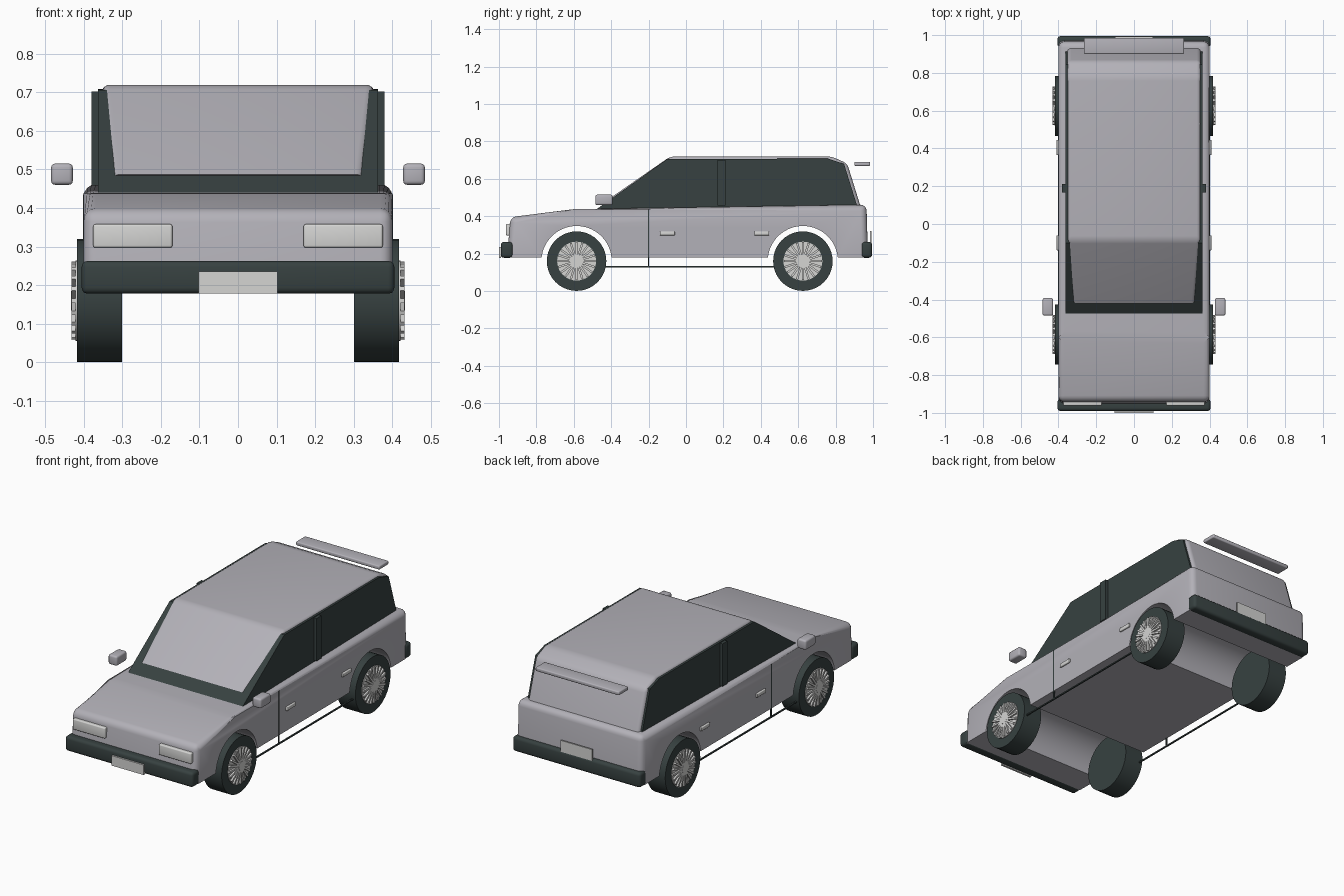
import bpy, bmesh, math
from mathutils import Matrix

cube = bpy.data.objects.get("Cube")
if cube:
    bpy.data.objects.remove(cube, do_unlink=True)


def material(name, rgb):
    m = bpy.data.materials.new(name)
    m.use_nodes = True
    m.diffuse_color = (*rgb, 1)
    bsdf = next(n for n in m.node_tree.nodes if n.type == 'BSDF_PRINCIPLED')
    bsdf.inputs["Base Color"].default_value = (*rgb, 1)
    return m


PAINT = material("grey_paint", (0.45, 0.44, 0.48))
DARK = material("dark_trim", (0.038, 0.053, 0.052))
SILVER = material("silver", (0.66, 0.66, 0.65))
parts = []


def finish(bm, name, mat):
    bmesh.ops.recalc_face_normals(bm, faces=bm.faces)
    mesh = bpy.data.meshes.new(name)
    bm.to_mesh(mesh)
    bm.free()
    mesh.materials.append(mat)
    ob = bpy.data.objects.new(name, mesh)
    bpy.context.collection.objects.link(ob)
    parts.append(ob)
    return ob


def bevel(bm, edges, width, segments):
    bmesh.ops.bevel(bm, geom=edges, offset=width, segments=segments,
                    profile=0.5, affect='EDGES', clamp_overlap=True)


def box(name, mat, x, y, z, round_by=0.0):
    """Box from (min, max) ranges on each axis."""
    bm = bmesh.new()
    bmesh.ops.create_cube(bm, size=1)
    for v in bm.verts:
        v.co = [r[0] if c < 0 else r[1] for c, r in zip(v.co, (x, y, z))]
    if round_by:
        bevel(bm, bm.edges[:], round_by, 3)
    return finish(bm, name, mat)


def prism(name, mat, profile, width, round_by=0.0, above=0.0):
    """Side profile (y, z) spanned across x; width is a function of (y, z)."""
    bm = bmesh.new()
    sides = [[bm.verts.new((s * width(y, z), y, z)) for y, z in profile]
             for s in (-1, 1)]
    for side in sides:
        bm.faces.new(side)
    for i in range(len(profile)):
        bm.faces.new((sides[0][i - 1], sides[0][i], sides[1][i], sides[1][i - 1]))
    if round_by:
        bevel(bm, [e for e in bm.edges if max(v.co.z for v in e.verts) > above],
              round_by, 4)
    return finish(bm, name, mat)


def disc(bm, radius, x0, x1, segments):
    """Cylinder along x."""
    place = Matrix.Translation(((x0 + x1) / 2, 0, 0)) @ Matrix.Rotation(math.pi / 2, 4, 'Y')
    return bmesh.ops.create_cone(bm, cap_ends=True, segments=segments, radius1=radius,
                                 radius2=radius, depth=abs(x1 - x0), matrix=place)


# Lower body, with the wheel arches running through the profile
AXLES = (-0.585, 0.625)
FLOOR, HUB, ARCH = 0.18, 0.16, 0.188


def arch(y):
    start = math.asin((FLOOR - HUB) / ARCH)
    angles = [start + (math.pi - 2 * start) * i / 20 for i in range(21)]
    return [(y + ARCH * math.cos(a), HUB + ARCH * math.sin(a)) for a in angles]


body = [(-0.955, FLOOR), (-0.94, 0.395), (-0.6, 0.438), (0.965, 0.462), (0.973, FLOOR)]
body += arch(AXLES[1]) + arch(AXLES[0])
prism("body", PAINT, body, lambda y, z: 0.4, 0.032, 0.36)

# Dark glasshouse, with the painted roof, screen and tailgate shell over it
glass = [(-0.475, 0.44), (-0.1, 0.706), (0.76, 0.708), (0.845, 0.68), (0.92, 0.44)]
prism("side_windows", DARK, glass, lambda y, z: 0.363)
shell = [(-0.3, 0.44), (-0.42, 0.487), (-0.085, 0.719), (0.78, 0.719), (0.862, 0.682), (0.937, 0.44)]
prism("roof_and_screen", PAINT, shell,
      lambda y, z: 0.325 if y < -0.2 else 0.354, 0.022, 0.5)

# Bumpers, plates and spoiler
box("front_bumper", DARK, (-0.405, 0.405), (-0.99, -0.925), (0.178, 0.263), 0.016)
box("rear_bumper", DARK, (-0.405, 0.405), (0.935, 0.995), (0.178, 0.263), 0.016)
box("front_plate", SILVER, (-0.102, 0.102), (-1.0, -0.988), (0.178, 0.235))
box("rear_plate", SILVER, (-0.1, 0.1), (0.985, 0.993), (0.255, 0.32))
box("spoiler", PAINT, (-0.265, 0.265), (0.9, 0.985), (0.669, 0.691), 0.006)


def pair(name, mat, x, y, z, round_by=0.0):
    box("left_" + name, mat, x, y, z, round_by)
    box("right_" + name, mat, (-x[1], -x[0]), y, z, round_by)


# Mirrored details
pair("headlight", SILVER, (0.17, 0.375), (-0.962, -0.93), (0.297, 0.358), 0.006)
pair("mirror", PAINT, (0.428, 0.484), (-0.485, -0.392), (0.46, 0.515), 0.01)
pair("window_pillar", DARK, (0.355, 0.38), (0.168, 0.212), (0.458, 0.702))
pair("door_seam", DARK, (0.394, 0.402), (-0.203, -0.197), (0.13, 0.435))
pair("sill_line", DARK, (0.394, 0.402), (-0.45, 0.49), (0.127, 0.134))
for label, y in (("front", -0.1), ("rear", 0.405)):
    pair(label + "_door_handle", SILVER, (0.395, 0.41), (y - 0.04, y + 0.04), (0.297, 0.319), 0.004)

# Wheels: tyre and a many-spoked rim
for side, s in (("left", 1), ("right", -1)):
    for end, y in zip(("front", "rear"), AXLES):
        bm = bmesh.new()
        disc(bm, 0.159, s * 0.3, s * 0.417, 40)
        tyre = finish(bm, f"{side}_{end}_tyre", DARK)

        bm = bmesh.new()
        disc(bm, 0.104, s * 0.41, s * 0.421, 40)
        disc(bm, 0.025, s * 0.41, s * 0.432, 16)
        for i in range(20):
            spoke = bmesh.ops.create_cube(bm, size=1)["verts"]
            turn = Matrix.Rotation(math.tau * i / 20, 4, 'X')
            place = Matrix.Translation((s * 0.424, 0, 0.06))
            bmesh.ops.transform(bm, verts=spoke,
                                matrix=turn @ place @ Matrix.Diagonal((0.014, 0.011, 0.084, 1)))
        rim = finish(bm, f"{side}_{end}_rim", SILVER)
        for ob in (tyre, rim):
            ob.location = (0, y, HUB)

# Smooth shading with sharp edges kept
bpy.ops.object.select_all(action='DESELECT')
for ob in parts:
    ob.select_set(True)
bpy.context.view_layer.objects.active = parts[0]
bpy.ops.object.shade_smooth_by_angle(angle=math.radians(30))
